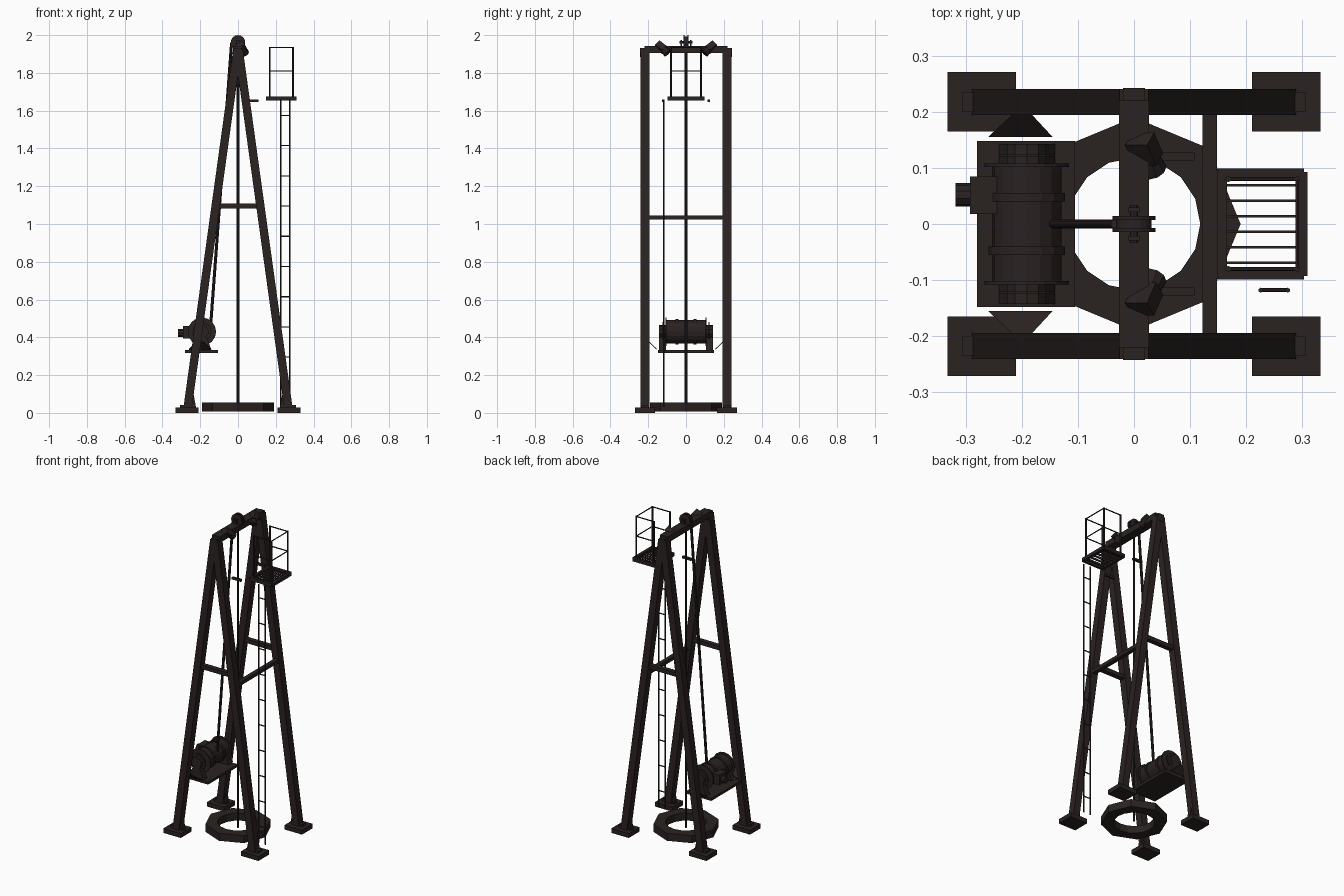
import bpy, bmesh, math
from mathutils import Vector, Matrix

cube = bpy.data.objects.get("Cube")
if cube:
    bpy.data.objects.remove(cube, do_unlink=True)

steel = bpy.data.materials.new("dark_brown_steel")
COL = (0.023, 0.016, 0.0155, 1)
steel.diffuse_color = COL
steel.use_nodes = True
steel.node_tree.nodes["Principled BSDF"].inputs["Base Color"].default_value = COL


def finish(name, bm):
    bmesh.ops.recalc_face_normals(bm, faces=bm.faces)
    me = bpy.data.meshes.new(name)
    bm.to_mesh(me)
    bm.free()
    me.materials.append(steel)
    ob = bpy.data.objects.new(name, me)
    bpy.context.collection.objects.link(ob)
    return ob


def frame(p, q):
    """Matrix at the middle of p-q with local z along it and local y near world y."""
    p, q = Vector(p), Vector(q)
    z = (q - p).normalized()
    ref = Vector((0, 1, 0)) if abs(z.y) < 0.9 else Vector((0, 0, 1))
    x = ref.cross(z).normalized()
    m = Matrix((x, z.cross(x), z)).transposed().to_4x4()
    m.translation = (p + q) / 2
    return m, (q - p).length


def bar(name, p, q, w, d):
    m, length = frame(p, q)
    bm = bmesh.new()
    bmesh.ops.create_cube(bm, size=1, matrix=m @ Matrix.Diagonal((w, d, length, 1)))
    return finish(name, bm)


def box(name, x0, x1, y0, y1, z0, z1):
    return bar(name, ((x0 + x1) / 2, (y0 + y1) / 2, z0),
               ((x0 + x1) / 2, (y0 + y1) / 2, z1), x1 - x0, y1 - y0)


def rod(name, p, q, r, sides=12, r2=None):
    m, length = frame(p, q)
    bm = bmesh.new()
    bmesh.ops.create_cone(bm, cap_ends=True, segments=sides, radius1=r,
                          radius2=r if r2 is None else r2, depth=length, matrix=m)
    return finish(name, bm)


def prism(name, pts, offset):
    """Extrude a flat outline by an offset vector."""
    bm = bmesh.new()
    f = bm.faces.new([bm.verts.new(p) for p in pts])
    res = bmesh.ops.extrude_face_region(bm, geom=[f])
    bmesh.ops.translate(bm, vec=offset, verts=[v for v in res["geom"]
                        if isinstance(v, bmesh.types.BMVert)])
    return finish(name, bm)


# A-frames with feet
for sy in (-1, 1):
    y = sy * 0.2175
    for sx in (-1, 1):
        box("foot_plate", sx * 0.271 - 0.061, sx * 0.271 + 0.061,
            y - 0.053, y + 0.053, 0, 0.028)
        box("foot_collar", sx * 0.268 - 0.038, sx * 0.268 + 0.038,
            y - 0.018, y + 0.018, 0.028, 0.042)
        prism("foot_gusset", [(sx * 0.262, y - 0.012, 0.028), (sx * 0.222, y - 0.012, 0.028),
              (sx * 0.235, y - 0.012, 0.1), (sx * 0.25, y - 0.012, 0.1)], (0, 0.024, 0))
        bar("leg", (sx * 0.267, y, 0.025), (sx * 0.004, y, 1.92), 0.044, 0.046)
    box("frame_brace", -0.105, 0.105, y - 0.015, y + 0.015, 1.083, 1.108)
    box("apex_cap", -0.02, 0.02, y - 0.025, y + 0.025, 1.885, 1.932)
box("cross_brace", 0.122, 0.148, -0.2, 0.2, 1.024, 1.046)
box("top_beam", -0.027, 0.027, -0.22, 0.22, 1.905, 1.943)

# Sheave on the top beam
for s in (-1, 1):
    rod("sheave_rim", (0, s * 0.007, 1.962), (0, s * 0.014, 1.962), 0.038, 16)
    box("sheave_bearing", -0.011, 0.011, s * 0.025 - 0.004, s * 0.025 + 0.004, 1.94, 1.975)
rod("sheave_hub", (0, -0.008, 1.962), (0, 0.008, 1.962), 0.031, 16)
rod("sheave_axle", (0, -0.034, 1.962), (0, 0.034, 1.962), 0.007, 8)

# Floodlights
for s in (-1, 1):
    rod("light_mount", (0.01, s * 0.14, 1.93), (0.02, s * 0.14, 1.955), 0.01, 8)
    bar("light_housing", (0.01, s * 0.152, 1.95), (0.026, s * 0.115, 1.922), 0.045, 0.034)
    rod("light_head", (0.024, s * 0.122, 1.928), (0.034, s * 0.097, 1.905), 0.018, 10, 0.025)

# Ropes
rod("hoist_rope", (0, 0, 0.02), (0, 0, 1.95), 0.007, 8)
rod("winch_rope", (-0.145, 0, 0.46), (-0.034, 0, 1.96), 0.008, 8)

# Shaft collar: octagon outside, rounder opening inside
bm = bmesh.new()
N = 16
rings = []
for radius, z, flat in ((0.19, 0.008, 1), (0.19, 0.055, 1), (0.118, 0.055, 0), (0.118, 0.008, 0)):
    ring = []
    for i in range(N):
        a = i * 2 * math.pi / N
        r = radius * (math.cos(math.pi / 8) if flat and i % 2 else 1)
        ring.append(bm.verts.new((r * math.cos(a), r * math.sin(a), z)))
    rings.append(ring)
for k in range(4):
    a, b = rings[k], rings[(k + 1) % 4]
    for i in range(N):
        j = (i + 1) % N
        bm.faces.new((a[i], a[j], b[j], b[i]))
finish("shaft_collar", bm)

# Winch platform and its side braces
box("winch_platform", -0.28, -0.105, -0.148, 0.148, 0.318, 0.334)
for s in (-1, 1):
    prism("platform_gusset", [(-0.26, s * 0.155, 0.334), (-0.145, s * 0.155, 0.334),
          (-0.182, s * 0.195, 0.372), (-0.217, s * 0.195, 0.372)], (0, 0, 0.006))

# Winch drum, flanges and bands
CX, CZ = -0.191, 0.43


def disc(name, y0, y1, r, sides=16):
    return rod(name, (CX, y0, CZ), (CX, y1, CZ), r, sides)


disc("winch_drum", -0.105, 0.105, 0.062)
disc("winch_axle", -0.143, 0.143, 0.036, 10)
for s in (-1, 1):
    disc("drum_flange", s * 0.102, s * 0.108, 0.075)
    disc("drum_end", s * 0.12, s * 0.124, 0.05)
    disc("drum_band", s * 0.04, s * 0.055, 0.068)
    y = s * 0.125
    prism("winch_pedestal", [(CX - 0.05, y - 0.018, 0.334), (CX + 0.05, y - 0.018, 0.334),
          (CX + 0.025, y - 0.018, 0.4), (CX - 0.025, y - 0.018, 0.4)], (0, 0.036, 0))
box("winch_gearbox", -0.292, -0.24, 0.018, 0.085, 0.395, 0.46)
rod("winch_motor", (-0.318, 0.052, 0.423), (-0.28, 0.052, 0.423), 0.021, 10)

# Ladder
for x in (0.226, 0.274):
    rod("ladder_rail", (x, -0.118, 0.03), (x, -0.118, 1.66), 0.0045, 6)
for i in range(10):
    z = 0.135 + 0.16 * i
    rod("ladder_rung", (0.226, -0.118, z), (0.274, -0.118, z), 0.0035, 6)

# Small outriggers near the top of the legs
for s in (-1, 1):
    bar("outrigger", (0.045, s * 0.12, 1.652), (0.108, s * 0.12, 1.652), 0.014, 0.014)

# Lookout platform: floor frame, slats and a railing open towards the frame
for s in (-1, 1):
    box("floor_side", 0.15, 0.303, s * 0.091 - 0.008, s * 0.091 + 0.008, 1.655, 1.676)
box("floor_inner_edge", 0.148, 0.166, -0.095, 0.095, 1.655, 1.676)
box("floor_outer_edge", 0.291, 0.309, -0.093, 0.093, 1.655, 1.676)
for i in range(6):
    y = -0.069 + 0.0276 * i
    box("floor_slat", 0.16, 0.295, y - 0.0025, y + 0.0025, 1.66, 1.672)
for s in (-1, 1):
    for x in (0.168, 0.291):
        rod("railing_post", (x, s * 0.08, 1.67), (x, s * 0.08, 1.937), 0.0055, 6)
    for z in (1.81, 1.934):
        rod("side_rail", (0.168, s * 0.08, z), (0.291, s * 0.08, z), 0.0035, 6)
for z in (1.81, 1.934):
    rod("outer_rail", (0.291, -0.08, z), (0.291, 0.08, z), 0.0035, 6)
